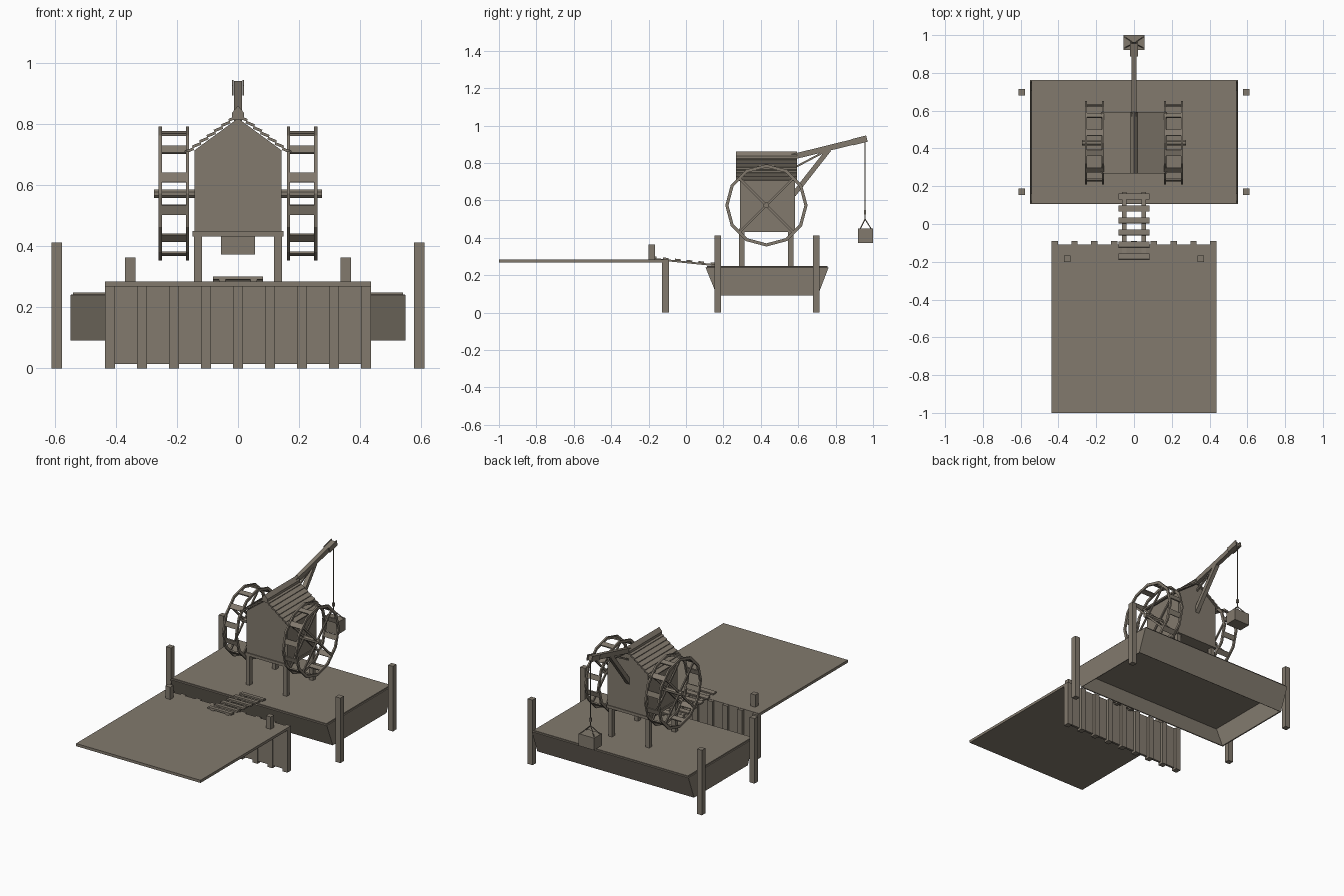
import bpy, bmesh, math
from mathutils import Matrix, Vector

if "Cube" in bpy.data.objects:
    bpy.data.objects.remove(bpy.data.objects["Cube"])

wood = bpy.data.materials.new("weathered wood")
wood.diffuse_color = (0.225, 0.195, 0.155, 1)
wood.use_nodes = True
wood.node_tree.nodes["Principled BSDF"].inputs["Base Color"].default_value = wood.diffuse_color


def finish(name, bm):
    bmesh.ops.recalc_face_normals(bm, faces=bm.faces)
    me = bpy.data.meshes.new(name)
    bm.to_mesh(me)
    bm.free()
    me.materials.append(wood)
    ob = bpy.data.objects.new(name, me)
    bpy.context.collection.objects.link(ob)
    return ob


def add_cube(bm, mat, size):
    bmesh.ops.create_cube(bm, size=1, matrix=mat @ Matrix.Diagonal((*size, 1)))


def add_box(bm, x0, x1, y0, y1, z0, z1):
    c = ((x0 + x1) / 2, (y0 + y1) / 2, (z0 + z1) / 2)
    add_cube(bm, Matrix.Translation(c), (x1 - x0, y1 - y0, z1 - z0))


def add_beam(bm, a, b, w, h):
    a, b = Vector(a), Vector(b)
    d = b - a
    rot = d.to_track_quat('Y', 'Z').to_matrix().to_4x4()
    add_cube(bm, Matrix.Translation((a + b) / 2) @ rot, (w, d.length, h))


def box(name, *dims):
    bm = bmesh.new()
    add_box(bm, *dims)
    return finish(name, bm)


def beam(name, a, b, w, h):
    bm = bmesh.new()
    add_beam(bm, a, b, w, h)
    return finish(name, bm)


def prism(name, pts, y0, y1):
    # x/z profile extruded along y
    bm = bmesh.new()
    f = bm.faces.new([bm.verts.new((x, y0, z)) for x, z in pts])
    g = bmesh.ops.extrude_face_region(bm, geom=[f])
    vs = [v for v in g["geom"] if isinstance(v, bmesh.types.BMVert)]
    bmesh.ops.translate(bm, verts=vs, vec=(0, y1 - y0, 0))
    return finish(name, bm)


# Quay: deck, retaining wall, piles, bollards
box("quay_deck", -.437, .437, -1, -.108, .268, .285)
box("quay_wall", -.437, .437, -.122, -.108, .014, .268)
bm = bmesh.new()
for i in range(-4, 5):
    x = i * .105
    add_box(bm, x - .017, x + .017, -.128, -.09, 0, .283)
finish("quay_piles", bm)
for s, n in ((-1, "left"), (1, "right")):
    box(n + "_bollard", s * .353 - .017, s * .353 + .017, -.2, -.167, .28, .363)

# Barge: open-bottomed hull with sloping long sides, and deck
bm = bmesh.new()
top = [bm.verts.new((x, y, .24)) for x, y in ((-.55, .105), (.55, .105), (.55, .762), (-.55, .762))]
low = [bm.verts.new((x, y, .092)) for x, y in ((-.55, .165), (.55, .165), (.55, .705), (-.55, .705))]
for i in range(4):
    j = (i + 1) % 4
    bm.faces.new((low[i], low[j], top[j], top[i]))
hull = finish("barge_hull", bm)
sol = hull.modifiers.new("thickness", 'SOLIDIFY')
sol.thickness = .008
sol.offset = -1
box("barge_deck", -.542, .542, .112, .756, .232, .248)

# Mooring posts around the barge
for x in (-.595, .595):
    for y in (.17, .697):
        box("mooring_post", x - .017, x + .017, y - .017, y + .017, 0, .413)

# Gangway: two rails with cross planks
bm = bmesh.new()
for s in (-1, 1):
    add_beam(bm, (s * .052, -.185, .288), (s * .052, .168, .252), .022, .01)
for i in range(6):
    y = -.172 + i * .0635
    z = .296 - (y + .185) * .102
    add_beam(bm, (0, y - .015, z + .0015), (0, y + .015, z - .0015), .165, .01)
finish("gangway", bm)

# Crane house: legs, floor frame, gabled body
for s in (-1, 1):
    for y in (.298, .56):
        box("house_leg", s * .131 - .013, s * .131 + .013, y - .014, y + .014, .247, .44)
box("house_floor", -.149, .149, .284, .587, .432, .45)
prism("house_body", [(-.143, .445), (.143, .445), (.143, .715), (0, .82), (-.143, .715)], .29, .583)

# Roof: lapped boards on each slope, ridge cap
bm = bmesh.new()
apex, eave = Vector((0, .822)), Vector((.167, .7))
n = Vector((.59, .807))
for s in (-1, 1):
    for i in range(7):
        a = apex.lerp(eave, i / 7) + n * .004
        b = apex.lerp(eave, (i + 1) / 7) + n * .011
        a, b = Vector((s * a.x, .43, a.y)), Vector((s * b.x, .43, b.y))
        add_beam(bm, a, b, .326, .009)
finish("roof_boards", bm)
prism("ridge_cap", [(-.02, .815), (.02, .815), (.02, .838), (0, .862), (-.02, .838)], .267, .593)

# Jib: boom, strut, tie rod, end cheeks
beam("boom", (0, .56, .83), (0, .958, .928), .026, .03)
beam("boom_strut", (0, .575, .63), (0, .765, .872), .026, .026)
beam("boom_tie", (0, .58, .775), (0, .75, .865), .01, .01)
for s in (-1, 1):
    beam("boom_cheek", (s * .017, .89, .911), (s * .017, .967, .93), .006, .034)

# Rope, hook, sling and hanging crate
beam("rope", (0, .957, .92), (0, .957, .50), .005, .005)
box("hook", -.006, .006, .951, .963, .525, .548)
bm = bmesh.new()
for x in (-.05, .05):
    for y in (.932, .99):
        add_beam(bm, (0, .957, .5), (x, y, .448), .004, .004)
finish("sling", bm)
box("crate", -.055, .055, .92, 1, .373, .45)

# Treadwheels on a common axle
CY, CZ, R, N = .43, .573, .22, 12
bm = bmesh.new()
bmesh.ops.create_cone(bm, cap_ends=True, segments=8, radius1=.0155, radius2=.0155, depth=.55,
                      matrix=Matrix.Translation((0, CY, CZ)) @ Matrix.Rotation(math.pi / 2, 4, 'Y')
                      @ Matrix.Rotation(math.pi / 8, 4, 'Z'))
finish("wheel_axle", bm)


def add_ring(bm, x0, x1, r0, r1):
    loops = []
    for k in range(N):
        t = math.tau * k / N
        loops.append([bm.verts.new((x, CY + r * math.cos(t), CZ + r * math.sin(t)))
                      for x, r in ((x0, r0), (x1, r0), (x1, r1), (x0, r1))])
    for k in range(N):
        p, q = loops[k], loops[(k + 1) % N]
        for i in range(4):
            j = (i + 1) % 4
            bm.faces.new((p[i], p[j], q[j], q[i]))


for s, side in ((-1, "left"), (1, "right")):
    rims, spokes, treads = bmesh.new(), bmesh.new(), bmesh.new()
    for xc in (.165, .255):
        x = s * xc
        add_ring(rims, x - .005, x + .005, R - .017, R)
        for k in range(2):
            t = math.pi / 4 + k * math.pi / 2
            d = Vector((0, math.cos(t), math.sin(t))) * .2
            c = Vector((x, CY, CZ))
            add_beam(spokes, c - d, c + d, .008, .012)
    for k in range(N):
        m = (Matrix.Translation((s * .21, CY, CZ)) @ Matrix.Rotation(math.tau * (k + .5) / N, 4, 'X')
             @ Matrix.Translation((0, .204, 0)))
        add_cube(treads, m, (.09, .008, .032))
    finish(side + "_wheel_rims", rims)
    finish(side + "_wheel_spokes", spokes)
    finish(side + "_wheel_treads", treads)
